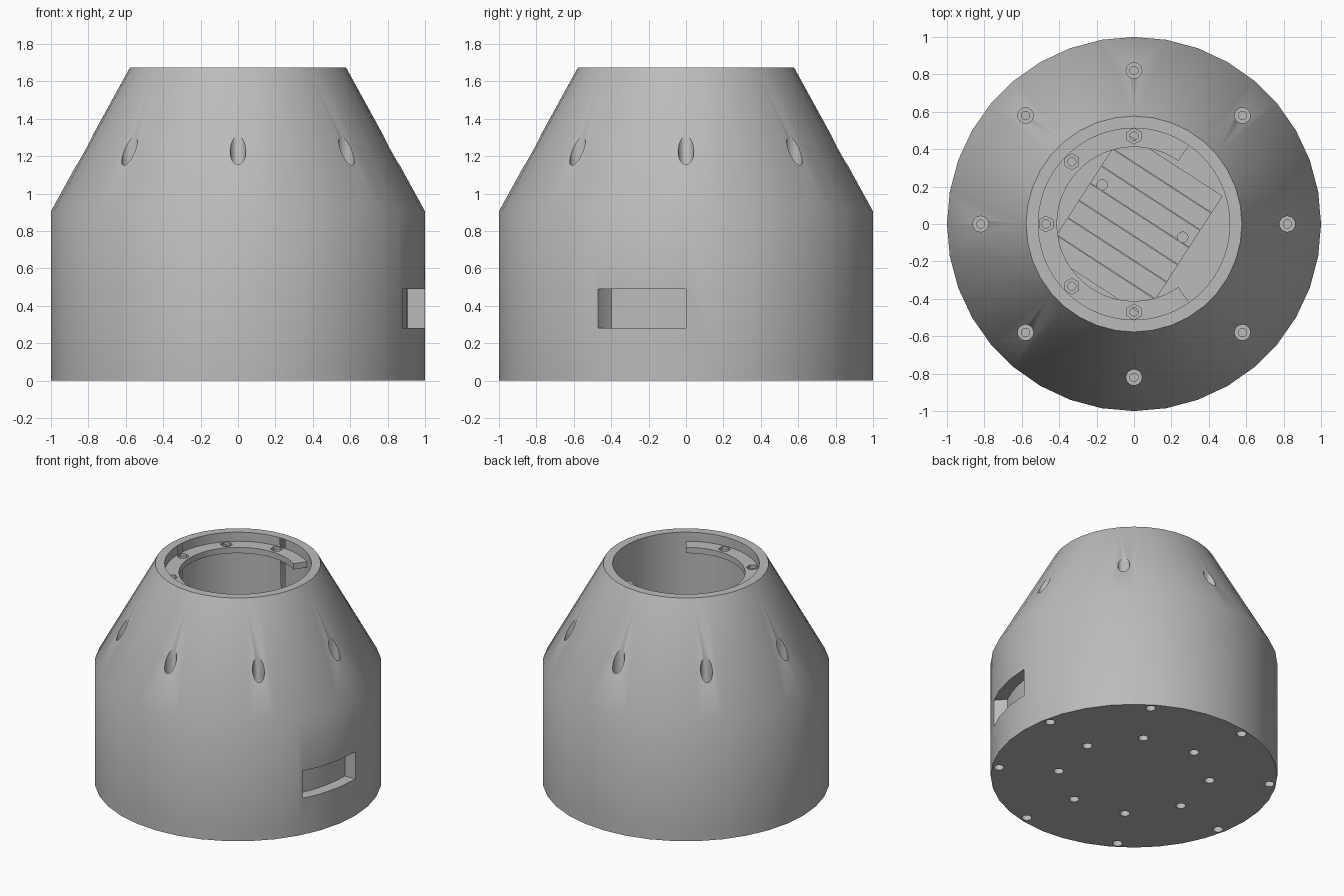
import bpy, bmesh
from math import sin, cos, pi, radians
from mathutils import Matrix, Vector

cube = bpy.data.objects.get("Cube")
if cube:
    bpy.data.objects.remove(cube)

grey = bpy.data.materials.new("plain_grey")
grey.use_nodes = True
grey.diffuse_color = (0.5, 0.5, 0.5, 1)
grey.node_tree.nodes["Principled BSDF"].inputs["Base Color"].default_value = (0.5, 0.5, 0.5, 1)

TILT = radians(57)      # turn of the inner unit and the base screws
BASE_TOP = 0.07


def finish(name, bm):
    bmesh.ops.recalc_face_normals(bm, faces=bm.faces)
    mesh = bpy.data.meshes.new(name)
    bm.to_mesh(mesh)
    bm.free()
    mesh.materials.append(grey)
    obj = bpy.data.objects.new(name, mesh)
    bpy.context.collection.objects.link(obj)
    return obj


def add_cylinder(bm, x, y, z0, z1, r, sides=24):
    bmesh.ops.create_cone(bm, cap_ends=True, segments=sides, radius1=r, radius2=r, depth=z1 - z0,
                          matrix=Matrix.Translation((x, y, (z0 + z1) / 2)))


def add_prism(bm, outline, z0, z1):
    face = bm.faces.new([bm.verts.new((x, y, z0)) for x, y in outline])
    top = bmesh.ops.extrude_face_region(bm, geom=[face])["geom"]
    bmesh.ops.translate(bm, vec=(0, 0, z1 - z0),
                        verts=[v for v in top if isinstance(v, bmesh.types.BMVert)])


def lathe(profile, sides):
    """Closed ring of revolution from (radius, height) points."""
    bm = bmesh.new()
    rings = [[bm.verts.new((r * cos(2 * pi * i / sides), r * sin(2 * pi * i / sides), z))
              for i in range(sides)] for r, z in profile]
    for a, b in zip(rings, rings[1:] + rings[:1]):
        for i in range(sides):
            j = (i + 1) % sides
            bm.faces.new((a[i], a[j], b[j], b[i]))
    return bm


def arc(r, a0, a1, steps):
    return [(r * cos(radians(a0 + (a1 - a0) * i / steps)),
             r * sin(radians(a0 + (a1 - a0) * i / steps))) for i in range(steps + 1)]


def cut(obj, bm):
    tool = finish("cutter", bm)
    tool.hide_render = True
    mod = obj.modifiers.new("cut", "BOOLEAN")
    mod.operation, mod.solver, mod.object = "DIFFERENCE", "EXACT", tool
    select(obj)
    bpy.ops.object.modifier_apply(modifier=mod.name)
    bpy.data.objects.remove(tool)


def select(obj):
    bpy.ops.object.select_all(action="DESELECT")
    obj.select_set(True)
    bpy.context.view_layer.objects.active = obj


def smooth(obj):
    select(obj)
    bpy.ops.object.shade_smooth_by_angle(angle=radians(32))


# Tapered housing
housing = finish("housing", lathe(
    [(0.51, BASE_TOP), (1, BASE_TOP), (1, 0.905), (0.577, 1.675), (0.51, 1.675)], 36))

# Round the bore, sink the screw wells, open the side slot
bm = bmesh.new()
add_cylinder(bm, 0, 0, 0, 1.8, 0.512, 72)
cut(housing, bm)
bm = bmesh.new()
for k in range(8):
    a = k * pi / 4
    add_cylinder(bm, 0.82 * cos(a), 0.82 * sin(a), 0.6, 1.6, 0.042)
cut(housing, bm)
bm = bmesh.new()
for k in range(8):
    a = k * pi / 4
    add_cylinder(bm, 0.82 * cos(a), 0.82 * sin(a), 0.5, 0.7, 0.022, 16)
cut(housing, bm)
bm = bmesh.new()
add_prism(bm, arc(0.91, 0, -26, 6) + [(0.88, -0.47), (1.1, -0.59), (1.1, 0)], 0.28, 0.49)
cut(housing, bm)
smooth(housing)

# Base plate with two circles of screw holes
bm = bmesh.new()
add_cylinder(bm, 0, 0, 0, BASE_TOP, 1, 36)
bmesh.ops.rotate(bm, verts=bm.verts, matrix=Matrix.Rotation(0, 3, "Z"))
base = finish("base_plate", bm)
bm = bmesh.new()
for k in range(8):
    a = TILT + k * pi / 4
    for r in (0.53, 0.95):
        add_cylinder(bm, r * cos(a), r * sin(a), -0.05, 0.06, 0.035)
cut(base, bm)
smooth(base)

# Open mounting ring inside the mouth, with hex nut pockets
bm = bmesh.new()
add_prism(bm, arc(0.512, 55, 305, 50) + arc(0.412, 305, 55, 40), 1.56, 1.605)
ring = finish("mounting_ring", bm)
spots = [(0.47 * cos(a), 0.47 * sin(a)) for a in (radians(90 + 45 * k) for k in range(5))]
for sides, r, floor in ((6, 0.042, 1.58), (16, 0.022, 1.5)):
    bm = bmesh.new()
    for x, y in spots:
        add_cylinder(bm, x, y, floor, 1.7, r, sides)
    cut(ring, bm)
smooth(ring)

# Slatted block standing on the base
across = Vector((sin(TILT), -cos(TILT), 0))
along = Vector((cos(TILT), sin(TILT), 0))
bm = bmesh.new()
turn = Matrix.Rotation(TILT - pi / 2, 4, "Z")
for k in range(-3, 4):
    place = Matrix.Translation(along * 0.11 * k + Vector((0, 0, 0.335)))
    bmesh.ops.create_cube(bm, size=1, matrix=place @ turn @ Matrix.Diagonal((0.632, 0.107, 0.53, 1)))
finish("slatted_block", bm)

# Two screws on the block
bm = bmesh.new()
for side in (-1, 1):
    p = across * 0.257 * side + along * 0.083
    add_cylinder(bm, p.x, p.y, 0.59, 0.612, 0.03)
    add_cylinder(bm, p.x, p.y, 0.61, 0.618, 0.016, 16)
smooth(finish("block_screws", bm))
